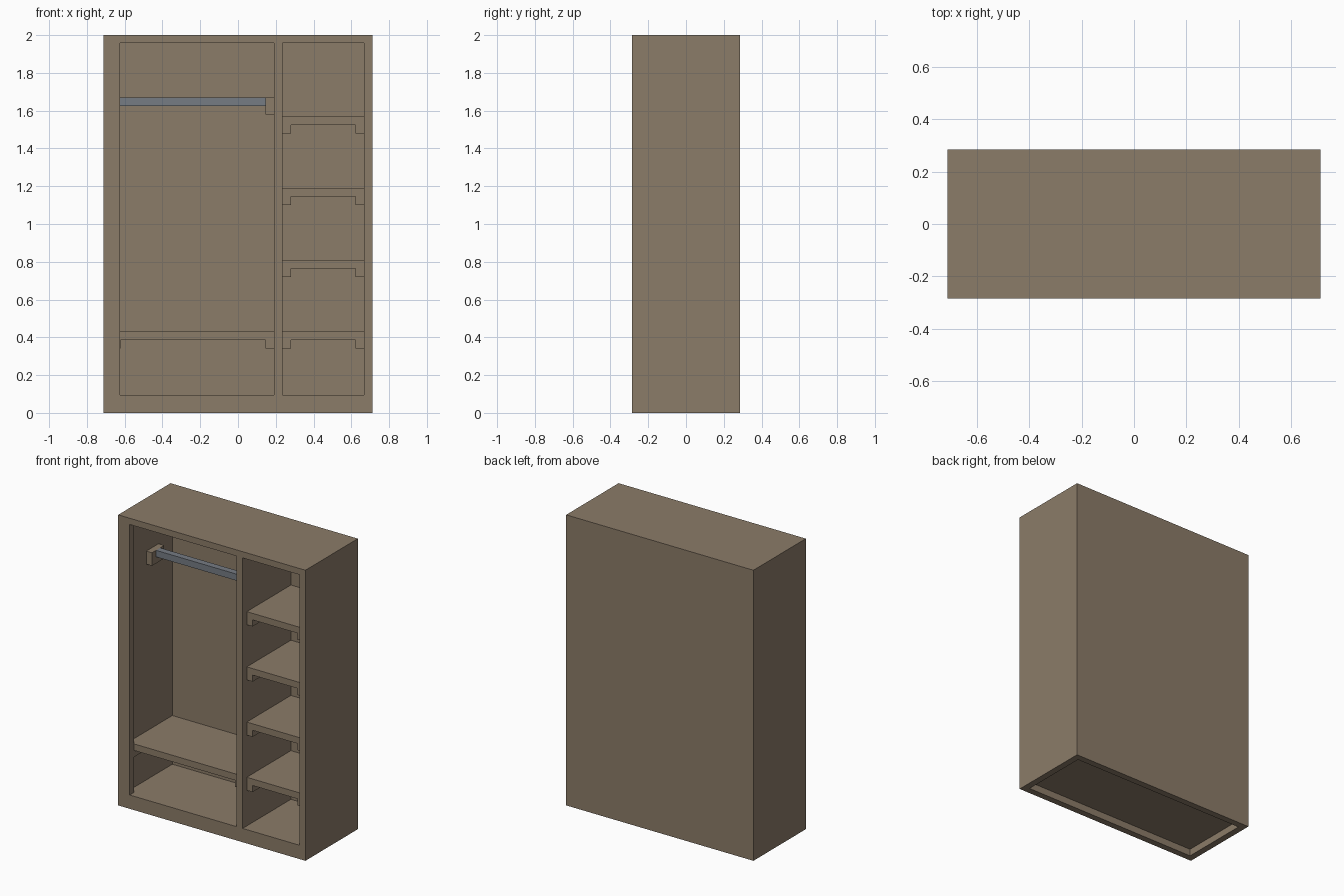
import bpy, bmesh
from mathutils import Vector

if "Cube" in bpy.data.objects:
    bpy.data.objects.remove(bpy.data.objects["Cube"])


def material(name, color):
    m = bpy.data.materials.new(name)
    m.diffuse_color = (*color, 1)
    m.use_nodes = True
    m.node_tree.nodes["Principled BSDF"].inputs["Base Color"].default_value = m.diffuse_color
    return m


WOOD = material("wood", (0.26, 0.2, 0.14))
METAL = material("metal", (0.18, 0.2, 0.23))
T = 0.045                       # board thickness
YF, YB = -0.285, 0.24           # front plane, inside of back panel


def extrude(name, profile, y0, y1, mat):
    """Extrude a closed (x, z) profile from y0 to y1."""
    bm = bmesh.new()
    face = bm.faces.new([bm.verts.new((x, y0, z)) for x, z in profile])
    out = bmesh.ops.extrude_face_region(bm, geom=[face])
    moved = [v for v in out["geom"] if isinstance(v, bmesh.types.BMVert)]
    bmesh.ops.translate(bm, verts=moved, vec=Vector((0, y1 - y0, 0)))
    bmesh.ops.recalc_face_normals(bm, faces=bm.faces)
    mesh = bpy.data.meshes.new(name)
    bm.to_mesh(mesh)
    bm.free()
    mesh.materials.append(mat)
    obj = bpy.data.objects.new(name, mesh)
    bpy.context.collection.objects.link(obj)
    return obj


def box(name, x, y, z, mat=WOOD):
    pts = [(x[0], z[0]), (x[1], z[0]), (x[1], z[1]), (x[0], z[1])]
    return extrude(name, pts, y[0], y[1], mat)


def cut(target, x, y, z):
    cutter = box("cutter", x, y, z)
    cutter.hide_render = True
    mod = target.modifiers.new("cut", 'BOOLEAN')
    mod.operation = 'DIFFERENCE'
    mod.solver = 'EXACT'
    mod.object = cutter
    bpy.context.view_layer.objects.active = target
    bpy.ops.object.modifier_apply(modifier=mod.name)
    bpy.data.objects.remove(cutter)


def shelf(name, x0, x1, top):
    """Shelf board with a downward cleat at each end."""
    a, b = top - T, top - 2 * T
    pts = [(x0, top), (x0, b), (x0 + T, b), (x0 + T, a),
           (x1 - T, a), (x1 - T, b), (x1, b), (x1, top)]
    extrude(name, pts, YF + T, YB, WOOD)


# Carcass: two open bays, a pocket behind the left stile, hollow plinth
carcass = box("carcass", (-0.713, 0.713), (YF, 0.285), (0, 2))
cut(carcass, (-0.625, 0.19), (YF - 0.1, YB), (0.095, 1.957))
cut(carcass, (-0.668, -0.5), (YF + T, YB), (0.095, 1.957))
cut(carcass, (0.235, 0.668), (YF - 0.1, YB), (0.095, 1.957))
cut(carcass, (-0.668, 0.668), (-0.24, 0.24), (-0.1, 0.048))

# Shelves
shelf("left_shelf", -0.668, 0.19, 0.43)
for i in range(4):
    shelf(f"right_shelf_{i + 1}", 0.235, 0.668, 0.43 + 0.38 * i)

# Hanging rail with its end brackets
for side, x0, x1 in (("left", -0.668, -0.625), ("right", 0.145, 0.19)):
    box(f"rail_bracket_{side}", (x0, x1), (-0.043, 0.09), (1.58, 1.67))
box("hanging_rail", (-0.625, 0.145), (0.001, 0.046), (1.625, 1.67), METAL)
